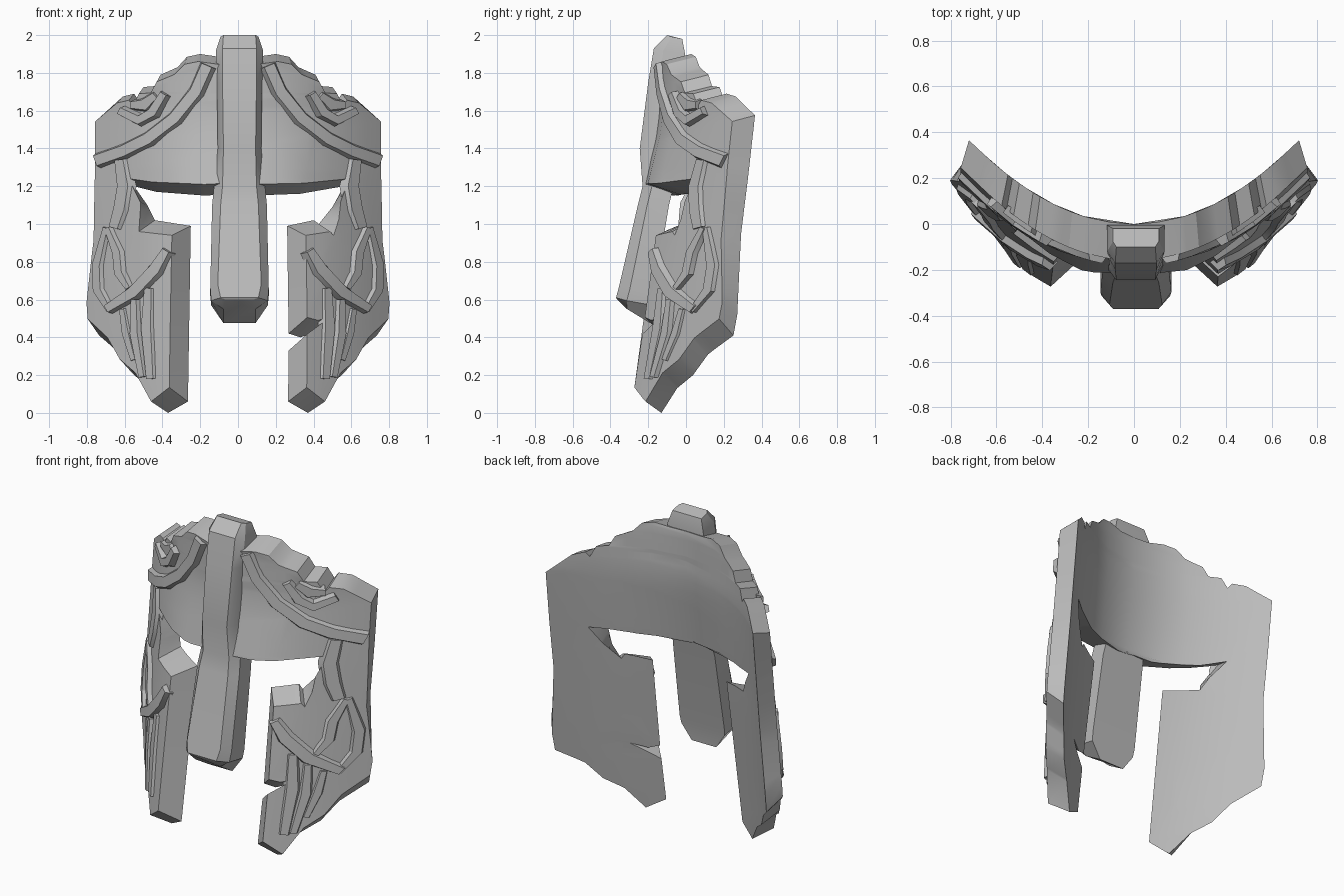
import bpy, bmesh, math
from mathutils import Vector
from mathutils.geometry import tessellate_polygon

if "Cube" in bpy.data.objects:
    bpy.data.objects.remove(bpy.data.objects["Cube"])

stone = bpy.data.materials.new("stone_grey")
stone.diffuse_color = (0.5, 0.5, 0.5, 1)
stone.use_nodes = True
stone.node_tree.nodes["Principled BSDF"].inputs["Base Color"].default_value = stone.diffuse_color


def finish(name, bm, angle=28):
    bmesh.ops.recalc_face_normals(bm, faces=bm.faces)
    me = bpy.data.meshes.new(name)
    bm.to_mesh(me)
    bm.free()
    me.materials.append(stone)
    ob = bpy.data.objects.new(name, me)
    bpy.context.collection.objects.link(ob)
    bpy.ops.object.select_all(action='DESELECT')
    bpy.context.view_layer.objects.active = ob
    ob.select_set(True)
    bpy.ops.object.shade_smooth_by_angle(angle=math.radians(angle))
    return ob


def lerp_table(table, v):
    for (a, b), (c, d) in zip(table, table[1:]):
        if v <= c:
            return b + (d - b) * (v - a) / (c - a)
    return table[-1][1]


def clamp(v):
    return min(1, max(0, v))


def lean(x, z):
    return -0.11 * max(0, 1.6 - z) - 0.09 * max(0, 1.5 - z) * max(0, 0.75 - abs(x))


# Curved inner and outer skins of the mask
def back_point(x, z):
    return Vector((x, 0.71 * x * x + lean(x, z), z))


def front_point(x, z):
    brow = 0.03 * clamp(1 - abs(abs(x) - 0.27) / 0.2) * clamp(1 - abs(z - 1.22) / 0.25)
    return Vector((x, -0.16 + 0.72 * x * x + lean(x, z) - brow, z))


Z_BEVEL = [(0, .06), (.08, .16), (.4, .49), (.9, .88), (1.02, .96),
           (1.15, 1.21), (1.25, 1.27), (1.5, 1.47), (1.91, 1.87)]


def bevelled_front(x, z):
    a = abs(x)
    low = 0.35 + (a - 0.25) * 0.92
    side = clamp((a - 0.5) / 0.2)
    w = clamp((1.12 - z) / 0.1) * (1 - side) + clamp((1.3 - z) / 0.8) * side
    return front_point(math.copysign(low * w + 1.05 * a * (1 - w), x), lerp_table(Z_BEVEL, z))


# Plate outline: ragged top, outer edge, bottom tip, cheek, eye opening
TOP = [(.1, 1.885), (.2, 1.9), (.27, 1.885), (.32, 1.83), (.41, 1.79), (.44, 1.73),
       (.5, 1.725), (.53, 1.66), (.55, 1.69), (.61, 1.675), (.72, 1.575)]
OUTER = [(.72, 1.25), (.717, .95), (.742, .52), (.735, .41), (.62, .31), (.55, .2),
         (.46, .13), (.37, 0), (.265, .06)]
NOTCH = [(.268, .33), (.42, .43), (.33, .4), (.268, .42)]
EYE_R = [(.26, .99), (.40, 1.02), (.42, .99), (.5, 1.09), (.56, 1.2), (.33, 1.16), (.06, 1.15)]
EYE_L = [(.25, .99), (.44, 1.02), (.48, 1.1), (.55, 1.2), (.43, 1.17), (.17, 1.15), (.06, 1.16)]
right = TOP + OUTER + NOTCH + EYE_R
left = [(-x, z) for x, z in TOP + OUTER + EYE_L]
outline = [Vector((x, z, 0)) for x, z in right + left[::-1]]

bm = bmesh.new()
vs = [bm.verts.new((p.x, 0, p.y)) for p in outline]
for tri in tessellate_polygon([outline]):
    bm.faces.new([vs[i] for i in tri])
bmesh.ops.recalc_face_normals(bm, faces=bm.faces)
cuts = [((x, 0, 0), (1, 0, 0)) for x in (-.65, -.57, -.47, -.35, -.22, 0, .22, .35, .47, .57, .65)]
cuts += [((0, 0, z), (0, 0, 1)) for z in (.3, .6, .85, 1.1, 1.28, 1.5, 1.7)]
for co, no in cuts:
    bmesh.ops.bisect_plane(bm, geom=bm.verts[:] + bm.edges[:] + bm.faces[:],
                           plane_co=co, plane_no=no, dist=1e-5)
inner = bm.verts[:]
ext = bmesh.ops.extrude_face_region(bm, geom=bm.faces[:], use_keep_orig=True)
outer = [g for g in ext["geom"] if isinstance(g, bmesh.types.BMVert)]
for v in inner:
    v.co = back_point(v.co.x, v.co.z)
for v in outer:
    v.co = bevelled_front(v.co.x, v.co.z)
finish("mask_plate", bm)

# Nose guard: lofted bar; rows are z back, y back, z front, y front, half width, front half width
ROWS = [(1.98, -.02, 2.0, -.1, .10, .085), (1.90, -.005, 1.93, -.17, .125, .09),
        (1.75, -.01, 1.75, -.2, .12, .09), (1.4, -.03, 1.4, -.245, .115, .085),
        (1.2, -.065, 1.2, -.23, .135, .09), (1.1, -.09, 1.1, -.255, .145, .10),
        (.62, -.17, .68, -.352, .155, .115), (.57, -.18, .61, -.37, .15, .10),
        (.475, -.19, .60, -.365, .085, .075)]
bm = bmesh.new()
rings = []
for zb, yb, zf, yf, w, wf in ROWS:
    ys, zs = yb + (yf - yb) * .7, zb + (zf - zb) * .6
    pts = [(w, yb, zb), (w, ys, zs), (wf, yf, zf), (-wf, yf, zf), (-w, ys, zs), (-w, yb, zb)]
    rings.append([bm.verts.new((x + .008, y, z)) for x, y, z in pts])
for a, b in zip(rings, rings[1:]):
    for i in range(6):
        j = (i + 1) % 6
        bm.faces.new((a[i], a[j], b[j], b[i]))
bm.faces.new(rings[0])
bm.faces.new(rings[-1])
finish("nose_guard", bm)


# Raised carved strips that follow the outer skin, on both sides
def ridge(name, pts, width, height, taper=1.0):
    for side, label in ((1, "right"), (-1, "left")):
        bm = bmesh.new()
        rows = []
        for i, p in enumerate(pts):
            a, b = pts[max(i - 1, 0)], pts[min(i + 1, len(pts) - 1)]
            t = Vector((b[0] - a[0], b[1] - a[1])).normalized()
            perp = Vector((-t.y, t.x))
            k = taper if i in (0, len(pts) - 1) else 1
            row = []
            for off, h in ((-.5, -.02), (-.28, height), (.28, height), (.5, -.02)):
                q = Vector(p) + perp * off * width * k
                n = Vector((1.44 * q.x, -1, 0)).normalized()
                co = front_point(q.x, q.y) + n * h
                row.append(bm.verts.new((co.x * side, co.y, co.z)))
            rows.append(row)
        for a, b in zip(rows, rows[1:]):
            for i in range(4):
                j = (i + 1) % 4
                bm.faces.new((a[i], a[j], b[j], b[i]))
        bm.faces.new(rows[0])
        bm.faces.new(rows[-1])
        finish(name + "_" + label, bm)


ridge("brow_band", [(.16, 1.84), (.22, 1.70), (.33, 1.56), (.47, 1.45), (.6, 1.385), (.74, 1.335)], .1, .025)
ridge("crest_curl", [(.38, 1.69), (.44, 1.59), (.51, 1.55), (.61, 1.60)], .08, .035, .8)
ridge("crest_petal", [(.43, 1.68), (.49, 1.63), (.56, 1.63)], .1, .02, .6)
ridge("temple_strip", [(.62, 1.34), (.60, 1.2), (.62, 1.08), (.65, .98)], .1, .018, .8)
ridge("cheek_leaf_lower", [(.37, .86), (.43, .76), (.54, .64), (.68, .55)], .1, .03, .7)
ridge("cheek_leaf_outer", [(.67, .54), (.735, .65), (.74, .78), (.69, .98)], .07, .02, .6)
ridge("cheek_leaf_inner", [(.68, .98), (.63, .85), (.62, .74), (.57, .66)], .07, .025, .6)
ridge("jaw_strip_inner", [(.47, .66), (.48, .45), (.46, .18)], .09, .015, .7)
ridge("jaw_strip_middle", [(.54, .60), (.54, .42), (.50, .19)], .07, .022, .7)
ridge("jaw_strip_outer", [(.61, .55), (.59, .42), (.55, .28)], .06, .012, .7)
